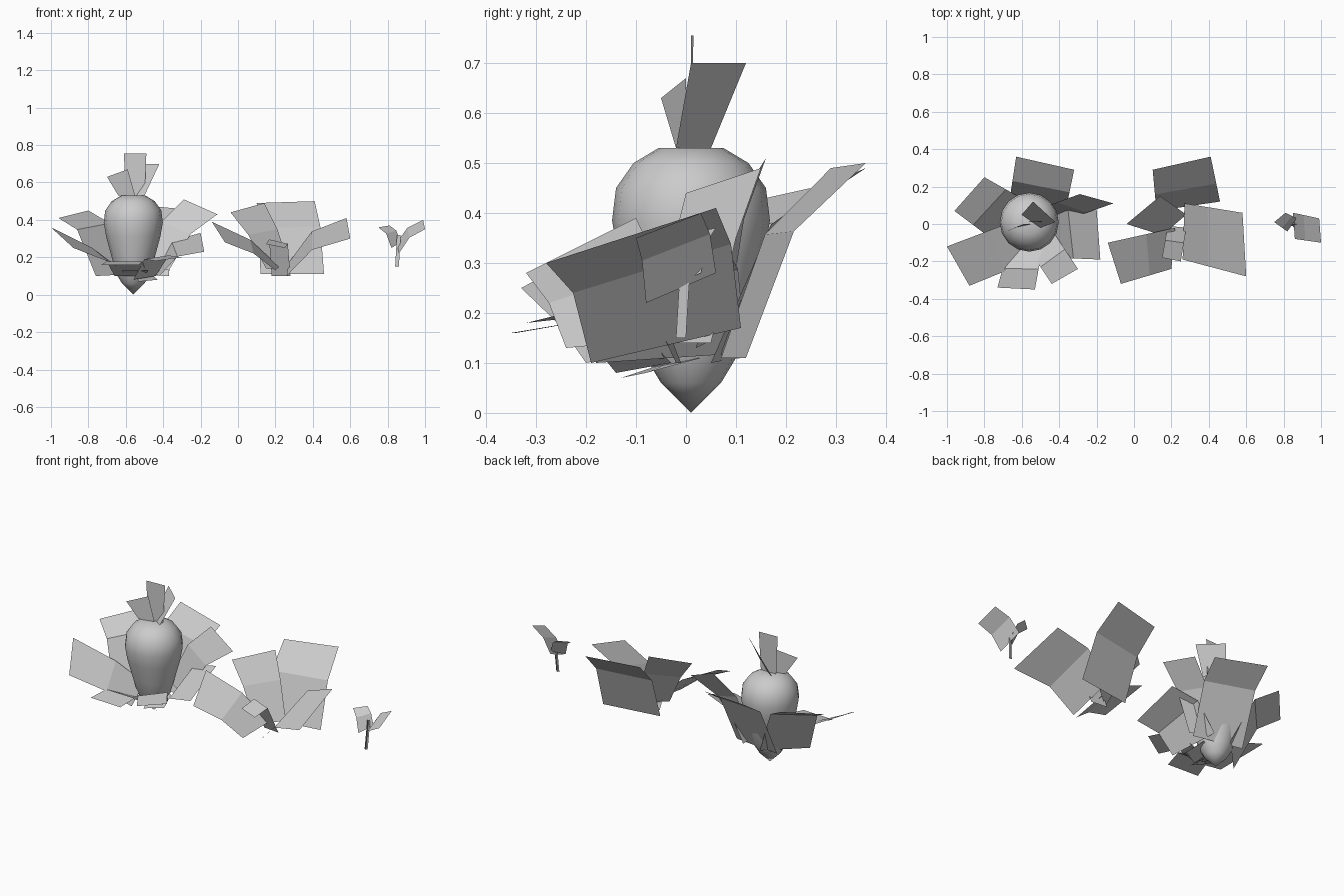
import bpy, bmesh, math
from mathutils import Vector

cube = bpy.data.objects.get("Cube")
if cube:
    bpy.data.objects.remove(cube, do_unlink=True)

grey_tone = (0.6, 0.6, 0.6, 1)
grey = bpy.data.materials.new("plain_grey")
grey.use_nodes = True
grey.diffuse_color = grey_tone
grey.node_tree.nodes["Principled BSDF"].inputs["Base Color"].default_value = grey_tone


def finish(bm, name):
    """Turn a bmesh into a grey object in the scene."""
    mesh = bpy.data.meshes.new(name)
    bm.to_mesh(mesh)
    bm.free()
    mesh.materials.append(grey)
    obj = bpy.data.objects.new(name, mesh)
    bpy.context.collection.objects.link(obj)
    return obj


def leaf(name, base, tip, bend=None):
    """Flat-faced card from a base edge to a tip edge.

    The optional bend is a crease: how far out it lies, and how much
    of the climb from base to tip is done by then.
    """
    base = [Vector(point) for point in base]
    tip = [Vector(point) for point in tip]
    edges = [base, tip]
    if bend:
        reach, rise = bend
        crease = [low.lerp(high, reach) for low, high in zip(base, tip)]
        for point, low, high in zip(crease, base, tip):
            point.z = low.z + (high.z - low.z) * rise
        edges.insert(1, crease)
    bm = bmesh.new()
    rows = [[bm.verts.new(point) for point in edge] for edge in edges]
    for (left, right), (next_left, next_right) in zip(rows, rows[1:]):
        bm.faces.new((left, right, next_right, next_left))
    return finish(bm, name)


def bulb(name, centre, profile, sides=16):
    """Smooth turned body from a radius and height profile."""
    bm = bmesh.new()
    verts = [bm.verts.new((centre[0] + radius, centre[1], height))
             for radius, height in profile]
    edges = [bm.edges.new(pair) for pair in zip(verts, verts[1:])]
    bmesh.ops.spin(bm, geom=verts + edges, cent=(*centre, 0), axis=(0, 0, 1),
                   angle=math.tau, steps=sides)
    bmesh.ops.remove_doubles(bm, verts=bm.verts, dist=0.0005)
    bmesh.ops.recalc_face_normals(bm, faces=bm.faces)
    obj = finish(bm, name)
    bpy.context.view_layer.objects.active = obj
    obj.select_set(True)
    bpy.ops.object.shade_smooth_by_angle(angle=math.radians(50))
    obj.select_set(False)


# Ripe plant: bulb and crown
bulb("ripe_bulb", (-.56, .01),
     [(0, 0), (.06, .06), (.09, .11), (.115, .2), (.145, .31), (.158, .385),
      (.15, .45), (.115, .5), (.065, .53), (0, .53)])
leaf("crown_leaf_middle",
     base=[(-.6, .01, .52), (-.5, .01, .52)],
     tip=[(-.61, .01, .755), (-.49, .015, .755)])
leaf("crown_leaf_back",
     base=[(-.6, .05, .53), (-.5, -.02, .53)],
     tip=[(-.54, .12, .7), (-.42, .01, .7)])
leaf("crown_leaf_right",
     base=[(-.64, -.02, .53), (-.55, 0, .53)],
     tip=[(-.7, -.05, .63), (-.59, 0, .67)])

# Ripe plant: ring of broad leaves
leaf("ripe_leaf_back",
     base=[(-.67, .1, .11), (-.37, .05, .1)],
     tip=[(-.63, .36, .49), (-.32, .29, .46)], bend=(.5, .77))
leaf("ripe_leaf_back_right",
     base=[(-.76, -.08, .1), (-.57, .12, .11)],
     tip=[(-.96, .07, .41), (-.8, .25, .45)], bend=(.5, .8))
leaf("ripe_leaf_right",
     base=[(-.63, .02, .14), (-.56, -.2, .1)],
     tip=[(-1, -.12, .36), (-.88, -.33, .25)], bend=(.4, .5))
leaf("ripe_leaf_front",
     base=[(-.66, -.08, .1), (-.48, -.08, .1)],
     tip=[(-.73, -.34, .16), (-.53, -.35, .16)], bend=(.6, 1.3))
leaf("ripe_leaf_front_left",
     base=[(-.56, -.14, .08), (-.44, -.03, .1)],
     tip=[(-.44, -.32, .18), (-.3, -.24, .2)], bend=(.5, 1.1))
leaf("ripe_leaf_left",
     base=[(-.46, .12, .12), (-.42, -.18, .1)],
     tip=[(-.2, .08, .33), (-.18, -.19, .23)], bend=(.4, .8))
leaf("ripe_leaf_back_left",
     base=[(-.51, .08, .16), (-.37, .02, .13)],
     tip=[(-.29, .16, .51), (-.11, .11, .43)], bend=(.45, .65))
leaf("ripe_inner_leaf_front",
     base=[(-.62, -.06, .1), (-.5, -.06, .1)],
     tip=[(-.62, -.17, .13), (-.48, -.17, .13)])
leaf("ripe_low_leaf",
     base=[(-.56, -.01, .11), (-.46, .03, .11)],
     tip=[(-.53, -.13, .07), (-.43, -.08, .08)])

# Half-grown plant
leaf("young_leaf_back",
     base=[(.12, .07, .11), (.46, .12, .11)],
     tip=[(.1, .29, .49), (.41, .36, .5)], bend=(.4, .65))
leaf("young_leaf_left",
     base=[(.27, .11, .17), (.26, -.19, .1)],
     tip=[(.58, .06, .41), (.6, -.28, .3)], bend=(.4, .7))
leaf("young_leaf_right",
     base=[(.22, -.02, .15), (.2, -.24, .13)],
     tip=[(-.14, -.1, .39), (-.07, -.32, .28)], bend=(.43, .6))
leaf("young_leaf_back_right",
     base=[(.15, -.06, .14), (.28, .05, .14)],
     tip=[(-.04, 0, .44), (.14, .15, .49)], bend=(.5, .6))
leaf("young_heart_leaf",
     base=[(.18, -.01, .1), (.28, -.02, .1)],
     tip=[(.15, -.18, .27), (.25, -.2, .25)], bend=(.45, 1.15))

# Seedling: crossed stem and two leaves
for side_x, side_y in ((.01, 0), (0, .01)):
    side = Vector((side_x, side_y, 0))
    root, top = Vector((.85, -.01, .15)), Vector((.86, 0, .32))
    leaf("seedling_stem", base=(root - side, root + side), tip=(top - side, top + side))
leaf("seedling_leaf_left",
     base=[(.85, .06, .28), (.86, -.08, .22)],
     tip=[(.99, .03, .4), (1, -.1, .35)], bend=(.4, .65))
leaf("seedling_leaf_right",
     base=[(.82, -.04, .25), (.87, .03, .28)],
     tip=[(.75, .01, .36), (.81, .06, .37)], bend=(.4, .7))
